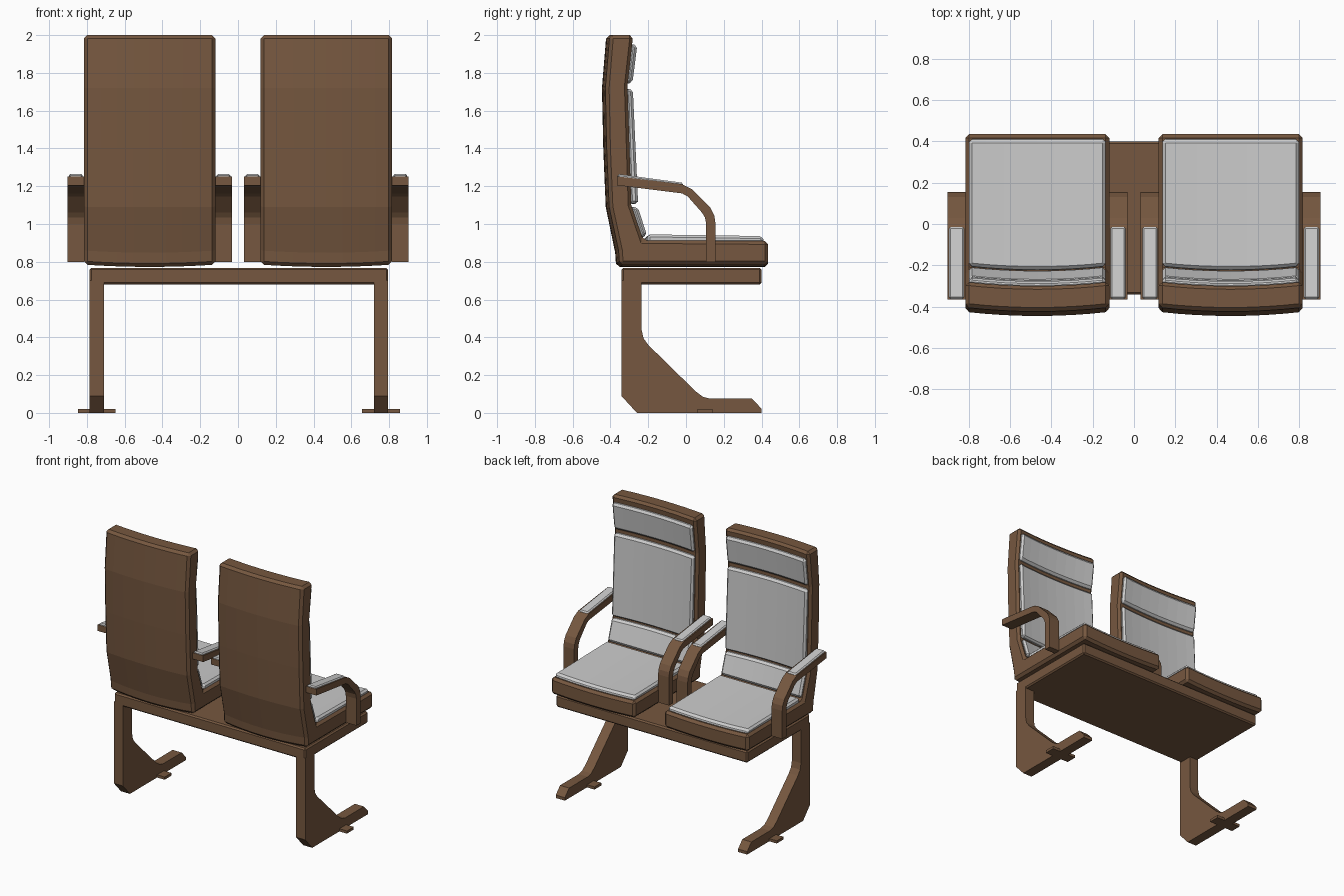
import bpy, bmesh

if "Cube" in bpy.data.objects:
    bpy.data.objects.remove(bpy.data.objects["Cube"])

brown = bpy.data.materials.new("brown_frame")
brown.diffuse_color = (0.18, 0.096, 0.05, 1)
brown.use_nodes = True
brown.node_tree.nodes["Principled BSDF"].inputs["Base Color"].default_value = brown.diffuse_color


def extrude(name, profile, xs, mat=None, bevel=0.0, bend=None):
    """Extrude a (y, z) profile through the x stations, optionally bent."""
    bm = bmesh.new()
    rings = []
    for x in xs:
        rings.append([bm.verts.new((x, *(bend(x, y, z) if bend else (y, z))))
                      for y, z in profile])
    n = len(profile)
    for a, b in zip(rings, rings[1:]):
        for i in range(n):
            j = (i + 1) % n
            bm.faces.new((a[i], a[j], b[j], b[i]))
    bm.faces.new(rings[0][::-1])
    bm.faces.new(rings[-1])
    bmesh.ops.recalc_face_normals(bm, faces=bm.faces[:])
    me = bpy.data.meshes.new(name)
    bm.to_mesh(me)
    bm.free()
    ob = bpy.data.objects.new(name, me)
    bpy.context.collection.objects.link(ob)
    if mat:
        me.materials.append(mat)
    if bevel:
        m = ob.modifiers.new("bevel", 'BEVEL')
        m.width = bevel
        m.segments = 1
        m.limit_method = 'ANGLE'
        m.angle_limit = 0.75
    return ob


def stations(c, half, n=8):
    return [c - half + 2 * half * i / n for i in range(n + 1)]


# Profiles in (y, z)
shell = [(-0.35, 0.785), (-0.355, 0.86), (-0.405, 1.09), (-0.418, 1.4),
         (-0.425, 1.72), (-0.402, 2.0), (-0.278, 2.0), (-0.308, 1.73),
         (-0.288, 1.1), (-0.225, 0.915), (0.435, 0.91), (0.435, 0.785)]
cushions = {
    "seat_cushion": [(-0.205, 0.90), (-0.2, 0.947), (0.405, 0.938), (0.415, 0.90)],
    "lumbar_cushion": [(-0.235, 0.93), (-0.203, 0.942), (-0.252, 1.09), (-0.29, 1.09)],
    "back_cushion": [(-0.295, 1.11), (-0.25, 1.105), (-0.278, 1.712), (-0.315, 1.718)],
    "head_cushion": [(-0.315, 1.742), (-0.28, 1.748), (-0.255, 1.945), (-0.29, 1.955)],
}
arm = [(-0.365, 1.252), (-0.02, 1.21), (0.03, 1.185), (0.13, 1.085), (0.15, 1.045),
       (0.155, 1.01), (0.155, 0.80), (0.107, 0.80), (0.107, 1.0), (0.1, 1.035),
       (0.085, 1.06), (0.01, 1.145), (-0.02, 1.162), (-0.365, 1.205)]
pad = [(-0.362, 1.24), (-0.362, 1.265), (-0.015, 1.218), (-0.015, 1.195)]
leg = [(-0.342, 0.70), (-0.342, 0.09), (-0.26, 0), (0.40, 0), (0.40, 0.022),
       (0.35, 0.075), (0.13, 0.075), (0.09, 0.085), (0.05, 0.115), (-0.20, 0.36),
       (-0.225, 0.395), (-0.235, 0.44), (-0.235, 0.70)]

for side, s in (("left", -1), ("right", 1)):
    c, half = 0.4675 * s, 0.348

    # Dishes the back rearwards and the seat downwards
    def bend(x, y, z):
        k = 1 - ((x - c) / half) ** 2
        return (y - (0.02 * k if y < -0.1 else 0),
                z - (0.012 * k if z < 0.96 else 0))

    # Upholstered seat
    extrude(f"seat_shell_{side}", shell, stations(c, half), brown, 0.018, bend)
    for name, prof in cushions.items():
        extrude(f"{name}_{side}", prof, stations(c, 0.33), None, 0.014, bend)

    # Armrests on both sides of the seat
    for place, a, b in (("outer", 0.815, 0.903), ("inner", 0.032, 0.122)):
        xs = sorted((a * s, b * s))
        extrude(f"armrest_{place}_{side}", arm, xs, brown)
        mid = (a + b) / 2 * s
        extrude(f"armrest_pad_{place}_{side}", pad, (mid - 0.037, mid + 0.037), None, 0.008)

    # Leg and its cross foot
    lx = 0.005 + 0.7525 * s
    extrude(f"leg_{side}", leg, (lx - 0.0375, lx + 0.0375), brown)
    foot = [(0.06, 0), (0.14, 0), (0.14, 0.02), (0.06, 0.02)]
    extrude(f"cross_foot_{side}", foot, (lx - 0.1, lx + 0.1), brown)

# Bench platform with chamfered top, and hidden seat mounts
deck = [(-0.342, 0.68), (0.40, 0.68), (0.40, 0.768), (-0.342, 0.768)]
extrude("bench_platform", deck, (-0.785, 0.795), brown, 0.01)
